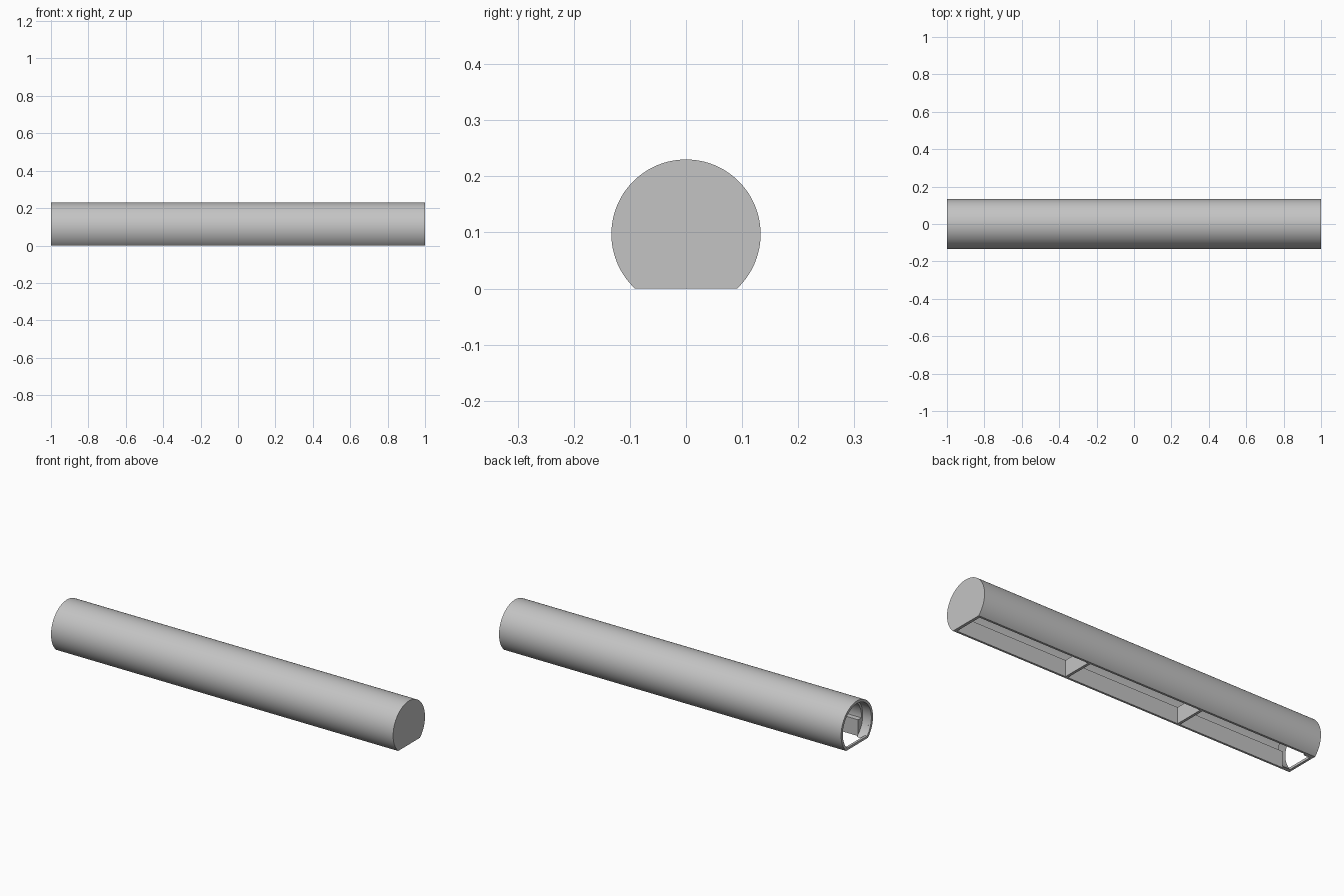
import bpy, bmesh, math

cube = bpy.data.objects.get("Cube")
if cube:
    bpy.data.objects.remove(cube, do_unlink=True)

AXIS_Z = 0.097      # height of the tube axis
R_OUT = 0.133       # outer radius
R_IN = 0.108        # inner radius of the body
R_MOUTH = 0.119     # wider bore at the open end
WALL_Y = 0.08       # straight channel wall
LEDGE_Z = 0.086     # top of channel wall and dividers
MOUTH_X = -0.95     # depth of the bore
STEPS = 96

grey = bpy.data.materials.new("plain_grey")
grey.use_nodes = True
grey.diffuse_color = (0.55, 0.55, 0.55, 1)
grey.node_tree.nodes["Principled BSDF"].inputs["Base Color"].default_value = (0.55, 0.55, 0.55, 1)


def arc(radius, floor_z):
    """Arc over the top, from the +y to the -y side, cut off at floor_z."""
    start = math.asin((floor_z - AXIS_Z) / radius)
    sweep = math.pi - 2 * start
    return [(radius * math.cos(start + sweep * i / STEPS),
             AXIS_Z + radius * math.sin(start + sweep * i / STEPS))
            for i in range(STEPS + 1)]


def extrude(name, x0, x1, outline, hole=None):
    """Extrude a y-z outline along x, with an optional hole of equal count."""
    bm = bmesh.new()
    loops = [outline] + ([hole] if hole else [])
    rings = [[[bm.verts.new((x, y, z)) for y, z in loop] for x in (x0, x1)]
             for loop in loops]
    n = len(outline)
    for near, far in rings:
        for i in range(n):
            j = (i + 1) % n
            bm.faces.new((near[i], near[j], far[j], far[i]))
    for end in (0, 1):
        if hole:
            a, b = rings[0][end], rings[1][end]
            for i in range(n):
                j = (i + 1) % n
                bm.faces.new((a[i], a[j], b[j], b[i]))
        else:
            bm.faces.new(rings[0][end])
    bmesh.ops.recalc_face_normals(bm, faces=bm.faces)
    mesh = bpy.data.meshes.new(name)
    bm.to_mesh(mesh)
    bm.free()
    mesh.materials.append(grey)
    obj = bpy.data.objects.new(name, mesh)
    bpy.context.collection.objects.link(obj)
    bpy.ops.object.select_all(action="DESELECT")
    obj.select_set(True)
    bpy.context.view_layer.objects.active = obj
    bpy.ops.object.shade_smooth_by_angle(angle=math.radians(30))
    return obj


outer = arc(R_OUT, 0)

# Tube body: round outside, straight channel walls with a ledge inside
inner = arc(R_IN, LEDGE_Z)[::-1]
body = outer + [(-WALL_Y, 0), (-WALL_Y, LEDGE_Z)] + inner + [(WALL_Y, LEDGE_Z), (WALL_Y, 0)]
extrude("tube_body", MOUTH_X, 0.985, body)

# Open end: thin ring closed by a narrow bar at the bottom
extrude("open_end_ring", -1, MOUTH_X + 0.0005 - 0.038, outer, arc(R_MOUTH, 0.012))
sleeve_inner = arc(R_MOUTH, 0)[::-1]
extrude("end_sleeve", -0.9875, MOUTH_X, outer + sleeve_inner)

# Closed end
extrude("end_cap", 0.985, 1, outer)

# Cross dividers in the channel
for side, x in (("left", 1 / 3), ("right", -1 / 3)):
    extrude("divider_" + side, x - 0.007, x + 0.007,
            [(-WALL_Y, 0), (WALL_Y, 0), (WALL_Y, LEDGE_Z), (-WALL_Y, LEDGE_Z)])
